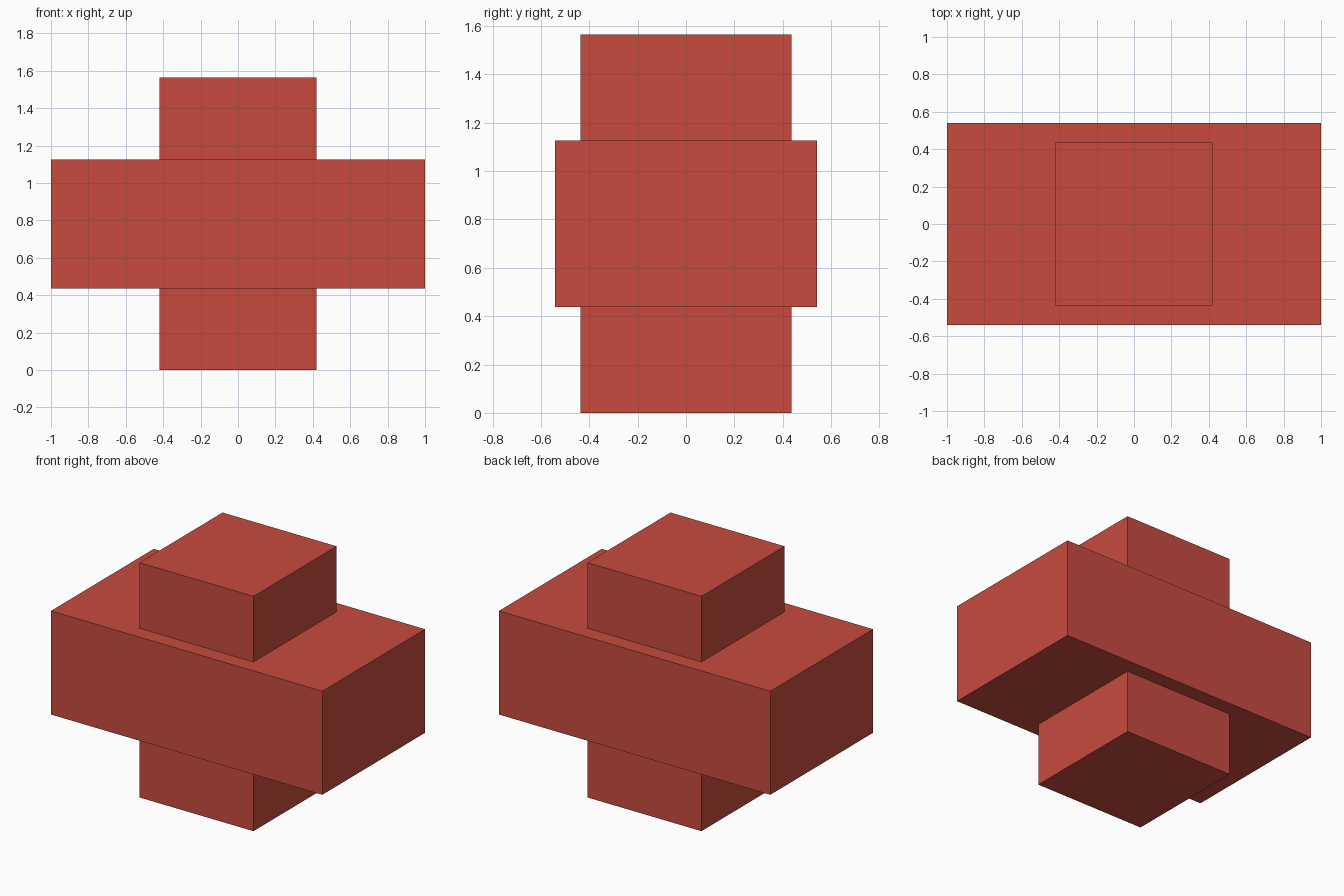
import bpy

if "Cube" in bpy.data.objects:
    bpy.data.objects.remove(bpy.data.objects["Cube"])

red = bpy.data.materials.new("red")
red.diffuse_color = (0.58, 0.07, 0.05, 1)
red.use_nodes = True
red.node_tree.nodes["Principled BSDF"].inputs["Base Color"].default_value = red.diffuse_color

HEIGHT = 1.564


def box(name, size):
    """Flat-faced box centred on the model's middle."""
    bpy.ops.mesh.primitive_cube_add(size=1, location=(0, 0, HEIGHT / 2))
    obj = bpy.context.object
    obj.name = name
    obj.scale = size
    bpy.ops.object.transform_apply(location=False, rotation=False, scale=True)
    obj.data.materials.append(red)
    return obj


# Wide horizontal block
box("cross_block", (2.0, 1.082, 0.69))

# Upright column passing through the block
box("upright_column", (0.84, 0.874, HEIGHT))
